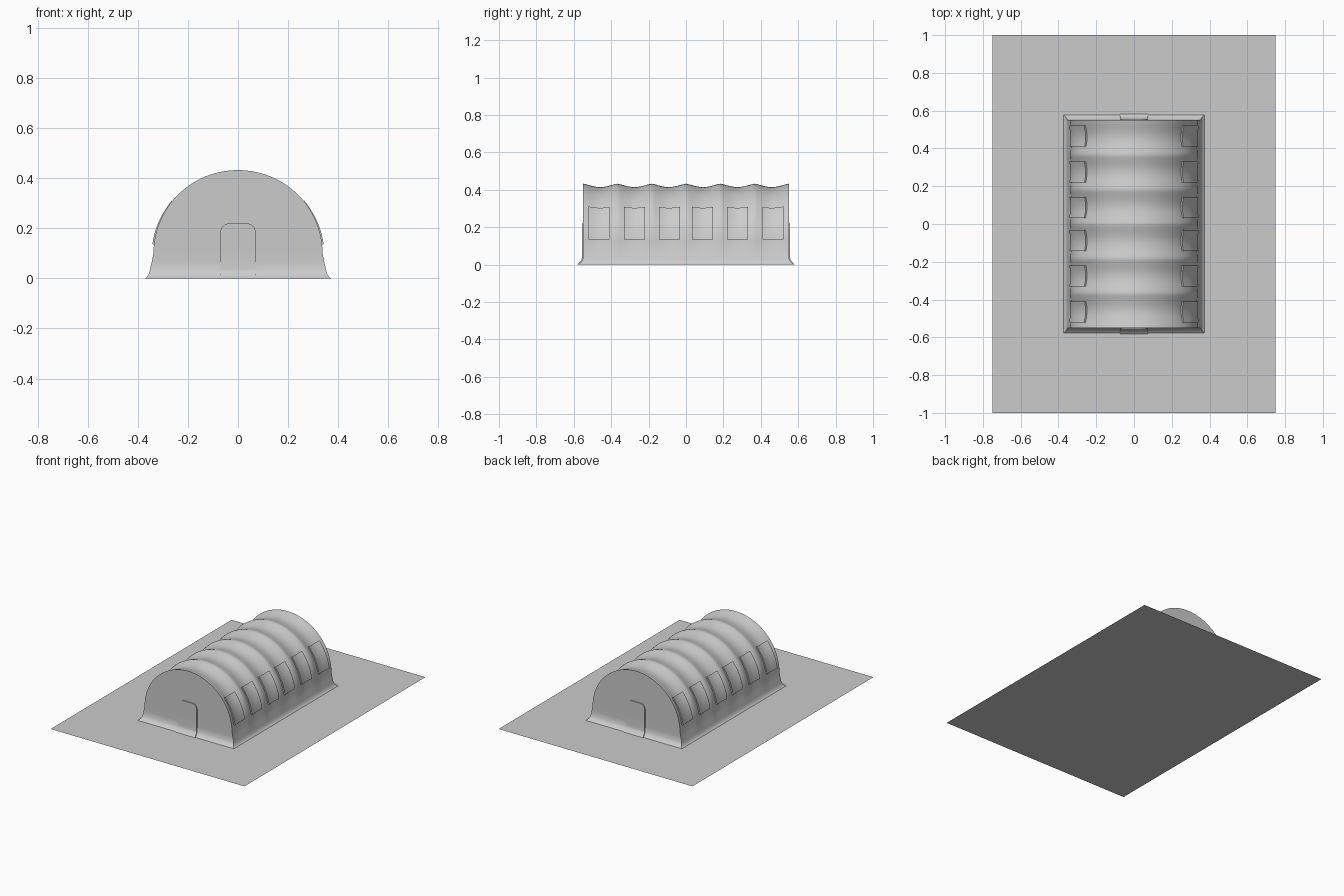
import bpy
from math import sin, cos, pi, radians

if "Cube" in bpy.data.objects:
    bpy.data.objects.remove(bpy.data.objects["Cube"])

BAYS = 6
HALF_L = 0.55
A, B, ZC = 0.338, 0.333, 0.10      # ellipse of the roof arch
LOW = [(0.372, 0.0), (0.364, 0.006), (0.357, 0.016), (0.353, 0.03), (0.345, 0.065)]


def flare(z):
    return 0.027 * max(0, 1 - z / 0.04) ** 2


def sag(y, z):
    t = (y + HALF_L) / (2 * HALF_L) * BAYS
    f = min(1, max(0, (z - 0.03) / 0.25))
    return 0.018 * f * abs(sin(pi * t)) ** 1.3


def roof_point(deg, y, off=0.0):
    """Point on the sagging arch, pushed out by off."""
    a = radians(deg)
    nx, nz = cos(a) / A, sin(a) / B
    n = (nx * nx + nz * nz) ** 0.5
    d = off - sag(y, ZC + B * sin(a))
    return (A * cos(a) + d * nx / n, y, ZC + B * sin(a) + d * nz / n)


def grid_object(name, rows):
    """Skin a rectangular grid of points."""
    w = len(rows[0])
    verts = [p for r in rows for p in r]
    faces = [(i * w + j, i * w + j + 1, (i + 1) * w + j + 1, (i + 1) * w + j)
             for i in range(len(rows) - 1) for j in range(w - 1)]
    me = bpy.data.meshes.new(name)
    me.from_pydata(verts, [], faces)
    ob = bpy.data.objects.new(name, me)
    bpy.context.collection.objects.link(ob)
    bpy.ops.object.select_all(action='DESELECT')
    ob.select_set(True)
    bpy.context.view_layer.objects.active = ob
    bpy.ops.object.mode_set(mode='EDIT')
    bpy.ops.mesh.select_all(action='SELECT')
    bpy.ops.mesh.remove_doubles(threshold=1e-5)
    bpy.ops.mesh.normals_make_consistent(inside=False)
    bpy.ops.object.mode_set(mode='OBJECT')
    bpy.ops.object.shade_smooth_by_angle(angle=radians(35))
    return ob


# Ground sheet
bpy.ops.mesh.primitive_plane_add(size=1)
ground = bpy.context.object
ground.name = "ground_sheet"
ground.scale = (1.5, 2.0, 1)

# Tent shell: scalloped arch with end walls, flared at the foot
N = BAYS * 16
shell = []
ANGLES = [i * 4.5 for i in range(41)]


def shell_row(y, squash=1.0):
    row = []
    for x, z in LOW:
        row.append((x - sag(y, z), y, z))
    row += [roof_point(a, y) for a in ANGLES]
    row += [(-x + sag(y, z), y, z) for x, z in reversed(LOW)]
    return [(x * squash, yy * (HALF_L + flare(z)) / HALF_L, z) for x, yy, z in row]


shell.append(shell_row(-HALF_L, 0.0))
for i in range(N + 1):
    shell.append(shell_row(-HALF_L + 2 * HALF_L * i / N))
shell.append(shell_row(HALF_L, 0.0))
grid_object("tent_shell", shell)

# Window flaps along both sides
WIN_Y = [0.088, 0.275, 0.466]
HALF_W = 0.056
D0, D1, ND, NY = 6.0, 39.0, 10, 10
for yc in [-y for y in reversed(WIN_Y)] + WIN_Y:
    for side in (1, -1):
        rows = []
        for i in range(-1, ND + 2):
            deg = D0 + (D1 - D0) * min(max(i, 0), ND) / ND
            row = []
            for j in range(-1, NY + 2):
                y = yc - HALF_W + 2 * HALF_W * min(max(j, 0), NY) / NY
                rim = i in (-1, ND + 1) or j in (-1, NY + 1)
                x, yy, z = roof_point(deg, y, -0.003 if rim else 0.009)
                row.append((side * x, yy, z))
            rows.append(row)
        grid_object("window_flap", rows)

# Raised doors on both end walls, rounded at the top corners
R, DOOR_W, DOOR_H = 0.035, 0.07, 0.22
heights = [0, 0.005, 0.01, 0.02, 0.03, 0.04, 0.11]
heights += [DOOR_H - R + R * sin(radians(a)) for a in range(0, 91, 10)]
for end, name in ((-1, "front_door"), (1, "back_door")):
    rows = []
    for k, z in enumerate(heights + [DOOR_H]):
        dz = max(0, z - (DOOR_H - R))
        w = DOOR_W - R + max(0, R * R - dz * dz) ** 0.5 + 0.2 * flare(z)
        row = []
        for c, s in enumerate((-1, -1, -0.92, 0, 0.92, 1, 1)):
            rim = c in (0, 6) or k == len(heights)
            y = HALF_L + flare(z) + (-0.003 if rim else 0.006)
            row.append((s * w, end * y, z))
        rows.append(row)
    grid_object(name, rows)
